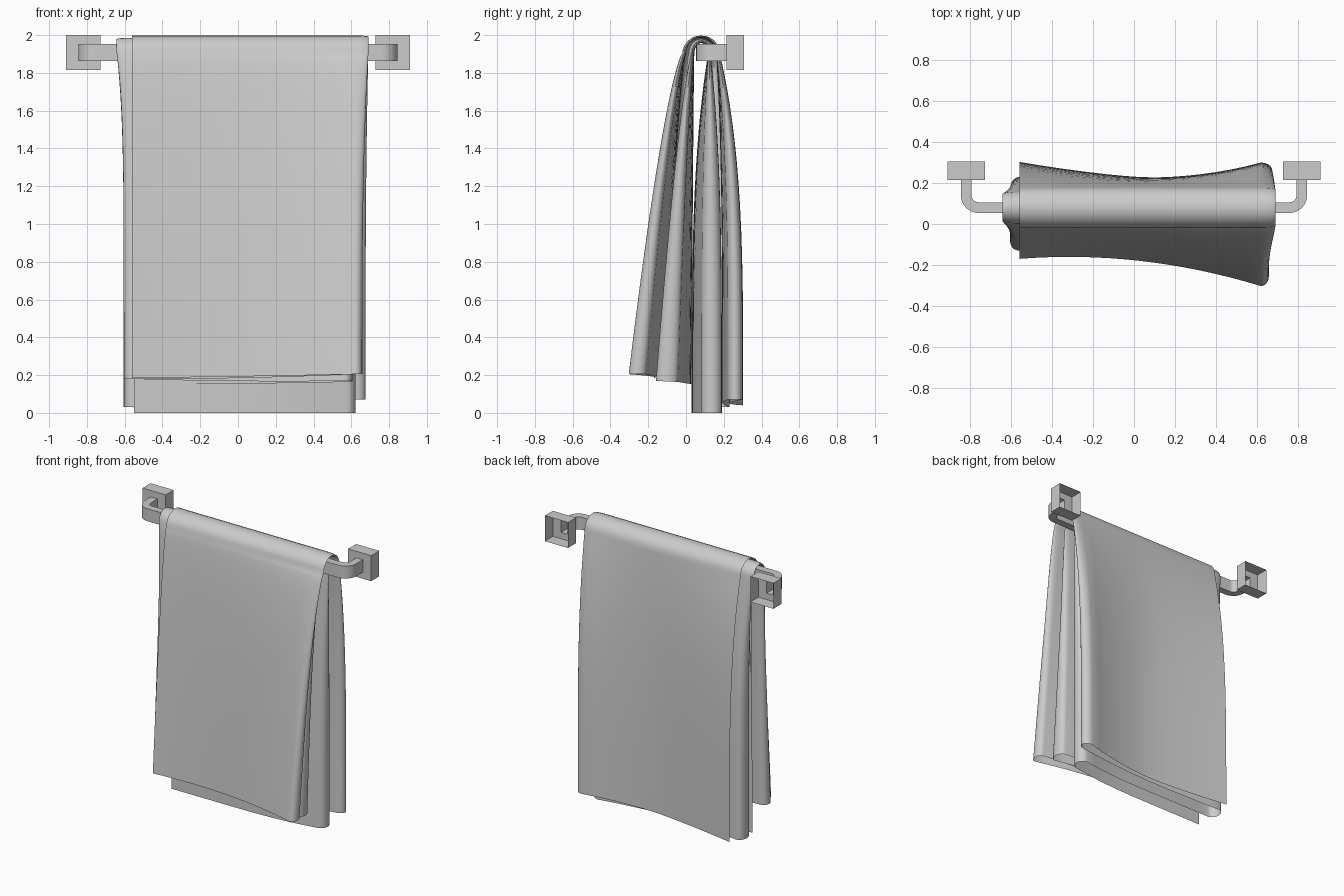
import bpy, bmesh
from math import sin, cos, pi

if "Cube" in bpy.data.objects:
    bpy.data.objects.remove(bpy.data.objects["Cube"])


def grid_object(name, rows, close=False, angle=None):
    """Skin a list of equal-length point rows with quads."""
    bm = bmesh.new()
    vs = [[bm.verts.new(p) for p in r] for r in rows]
    n = len(rows[0])
    for a, b in zip(vs, vs[1:]):
        for i in range(n if close else n - 1):
            j = (i + 1) % n
            bm.faces.new((a[i], a[j], b[j], b[i]))
    bmesh.ops.recalc_face_normals(bm, faces=bm.faces)
    me = bpy.data.meshes.new(name)
    bm.to_mesh(me)
    bm.free()
    ob = bpy.data.objects.new(name, me)
    bpy.context.collection.objects.link(ob)
    if angle:
        bpy.ops.object.select_all(action='DESELECT')
        ob.select_set(True)
        bpy.context.view_layer.objects.active = ob
        bpy.ops.object.shade_smooth_by_angle(angle=angle)
    return ob


def quad3(v, s):
    """Parabola through values at s = 0, 0.5, 1."""
    return v[0] * (1 - s) * (1 - 2 * s) + 4 * v[1] * s * (1 - s) + v[2] * s * (2 * s - 1)


def sag3(v, s):
    """Flat middle, rising to the left and right values."""
    return (v[1] + (v[0] - v[1]) * max(0, 1 - s / 0.6) ** 1.5
            + (v[2] - v[1]) * max(0, (s - 0.4) / 0.6) ** 2.5)


# Rail: rectangular bar bending back to the wall at both ends
BZ, HW, HH = 1.908, 0.026, 0.045
half = [(0.819, 0.215, 1, 0)]
for k in range(9):
    a = k / 8 * pi / 2
    c, s = cos(a), -sin(a)
    half.append((0.759 + 0.06 * c, 0.14 + 0.06 * s, c, s))
path = half + [(-x, y, -nx, ny) for x, y, nx, ny in reversed(half)]
rail = [[(x + nx * o, y + ny * o, BZ + h) for o, h in
         ((-HW, -HH), (HW, -HH), (HW, HH), (-HW, HH))] for x, y, nx, ny in path]
grid_object("towel_rail", rail, True, 0.6)


# Wall mounts: hollow boxes, open at the back, with a hole where the rail enters
def rect(x, y, z, w, h):
    return [(x - w, y, z - h), (x + w, y, z - h), (x + w, y, z + h), (x - w, y, z + h)]


for side, sx in (("left", -1), ("right", 1)):
    grid_object(side + "_wall_mount", [
        rect(sx * 0.819, 0.306, BZ, 0.092, 0.092),
        rect(sx * 0.819, 0.215, BZ, 0.092, 0.092),
        rect(sx * 0.819, 0.215, BZ, HW, HH)], True)

# Towel: one sheet folded into four layers (outer 0 to inner 3).
# Each layer gives hem depth and height at left, middle, right.
FRONT_Y = [(-0.17, -0.18, -0.303), (-0.13, -0.13, -0.21),
           (-0.04, -0.07, -0.17), (0.03, 0.01, -0.05)]
FRONT_Z = [(0.185, 0.193, 0.205), (0.18, 0.185, 0.205),
           (0.18, 0.168, 0.17), (0.155, 0.155, 0.165)]
BACK_Y = [(0.303, 0.223, 0.30), (0.23, 0.19, 0.22),
          (0.11, 0.14, 0.20), (0.03, 0.032, 0.09)]
BACK_Z = [(0.04, 0.05, 0.07), (0.03, 0.05, 0.07),
          (0.03, 0.01, 0.0), (0.0, 0.0, 0.0)]
TOP_R = [(0.10, 0.098), (0.08, 0.086), (0.05, 0.072), (0.036, 0.058)]
XL, XR, XR2 = -0.56, 0.62, 0.57
NX, NF = 16, 10

# Cross-section: (x, fold bulge, layer a, layer b, blend)
section = []


def layer(i, x0, x1):
    for k in range(NX + 1):
        section.append((x0 + (x1 - x0) * k / NX, 0, i, i, 0))


def fold(i, x, sign):
    for k in range(1, NF):
        a = pi * k / NF
        section.append((x, sign * sin(a), i, i + 1, (1 - cos(a)) / 2))


layer(0, XL, XR)
fold(0, XR, 1)
layer(1, XR, XL)
fold(1, XL, -1)
layer(2, XL, XR2)
fold(2, XR2, 0.95)
layer(3, XR2, XL + 0.01)


def column(x, bulge, a, b, w):
    s = (x - XL) / (XR - XL)

    def mix(tab, curve=quad3):
        return curve(tab[a], s) * (1 - w) + curve(tab[b], s) * w
    ry, rz = [TOP_R[a][i] * (1 - w) + TOP_R[b][i] * w for i in (0, 1)]
    cy, cz = 0.08, 1.90

    def px(t, back):
        if bulge < 0:
            e = 0.045 + 0.037 * (1 - t) ** 6
        else:
            e = (0.055 if back else 0.038) + (0.015 if back else 0.032) * (1 - t) ** 3
        return x + bulge * e
    pts = []
    N = 18
    fy, fz, bz = mix(FRONT_Y), mix(FRONT_Z), mix(BACK_Z)
    by = mix(BACK_Y, sag3)
    for k in range(N, 0, -1):
        t = (k / N) ** 1.7
        y0 = cy - ry
        pts.append((px(t, False), y0 + (fy - y0) * t ** 0.72, cz + (fz - cz) * t))
    for k in range(13):
        q = pi * k / 12
        pts.append((px(0, False), cy - ry * cos(q), cz + rz * sin(q)))
    for k in range(1, N + 1):
        t = (k / N) ** 1.7
        y0 = cy + ry
        pts.append((px(t, True), y0 + (by - y0) * (1 - (1 - t) ** 3.5), cz + (bz - cz) * t))
    return pts


grid_object("folded_towel", [column(*c) for c in section], False, 1.0)
